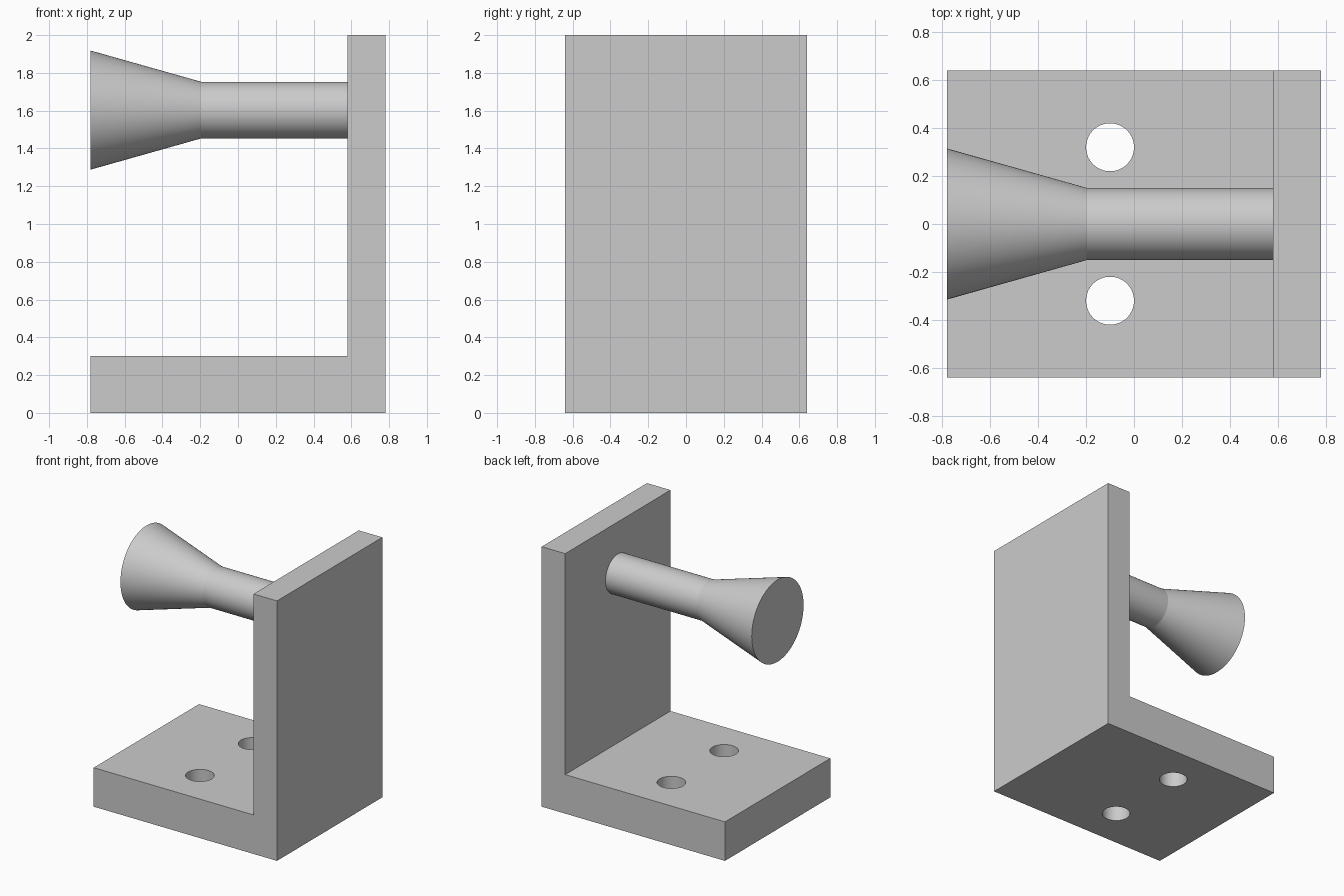
import bpy, bmesh, math

if "Cube" in bpy.data.objects:
    bpy.data.objects.remove(bpy.data.objects["Cube"])

grey = bpy.data.materials.new("light_grey")
grey.diffuse_color = (0.6, 0.6, 0.6, 1)
grey.use_nodes = True
grey.node_tree.nodes["Principled BSDF"].inputs["Base Color"].default_value = grey.diffuse_color


def make_object(name, bm):
    bmesh.ops.recalc_face_normals(bm, faces=bm.faces[:])
    mesh = bpy.data.meshes.new(name)
    bm.to_mesh(mesh)
    bm.free()
    mesh.materials.append(grey)
    obj = bpy.data.objects.new(name, mesh)
    bpy.context.collection.objects.link(obj)
    return obj


def activate(obj):
    bpy.ops.object.select_all(action='DESELECT')
    obj.select_set(True)
    bpy.context.view_layer.objects.active = obj


def smooth(obj):
    activate(obj)
    bpy.ops.object.shade_smooth_by_angle(angle=math.radians(14))


# L-shaped bracket: side profile (x, z) extruded along y
W = 0.64
bm = bmesh.new()
profile = [(-0.78, 0), (0.78, 0), (0.78, 2), (0.58, 2), (0.58, 0.3), (-0.78, 0.3)]
face = bm.faces.new([bm.verts.new((x, -W, z)) for x, z in profile])
ext = bmesh.ops.extrude_face_region(bm, geom=[face])
bmesh.ops.translate(bm, vec=(0, 2 * W, 0),
                    verts=[g for g in ext["geom"] if isinstance(g, bmesh.types.BMVert)])
bracket = make_object("bracket", bm)

# Two screw holes through the base
for y in (-0.32, 0.32):
    bpy.ops.mesh.primitive_cylinder_add(vertices=64, radius=0.1, depth=1,
                                        location=(-0.1, y, 0.15))
    cutter = bpy.context.object
    cutter.name = "hole_cutter"
    cutter.hide_render = True
    activate(bracket)
    mod = bracket.modifiers.new("hole", 'BOOLEAN')
    mod.operation = 'DIFFERENCE'
    mod.solver = 'EXACT'
    mod.object = cutter
    bpy.ops.object.modifier_apply(modifier=mod.name)
    bpy.data.objects.remove(cutter)
smooth(bracket)

# Peg with a flared end: (x, radius) rings around the x axis
N = 96
PEG_Z = 1.603
bm = bmesh.new()
rings = []
for x, r in [(-0.78, 0.315), (-0.195, 0.15), (0.58, 0.15)]:
    rings.append([bm.verts.new((x, r * math.cos(2 * math.pi * i / N),
                                PEG_Z + r * math.sin(2 * math.pi * i / N)))
                  for i in range(N)])
for a, b in zip(rings, rings[1:]):
    for i in range(N):
        j = (i + 1) % N
        bm.faces.new((a[i], a[j], b[j], b[i]))
bm.faces.new(rings[0])
bm.faces.new(rings[-1])
smooth(make_object("flared_peg", bm))
